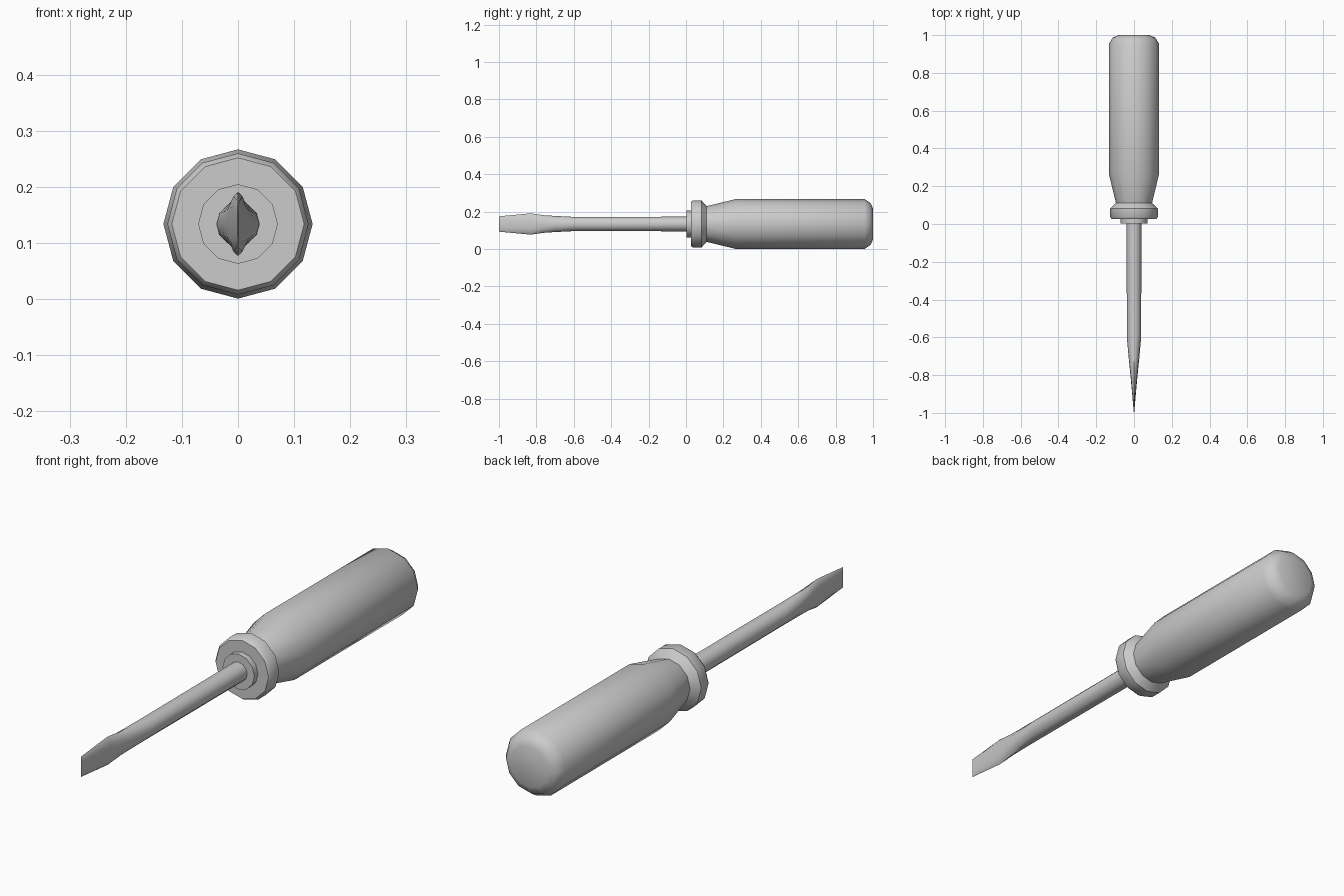
import bpy, bmesh, math

if "Cube" in bpy.data.objects:
    bpy.data.objects.remove(bpy.data.objects["Cube"])

SIDES = 12
AXIS_Z = 0.134

grey = bpy.data.materials.new("plain grey")
grey.use_nodes = True
grey.diffuse_color = (0.6, 0.6, 0.6, 1)
grey.node_tree.nodes["Principled BSDF"].inputs["Base Color"].default_value = (0.6, 0.6, 0.6, 1)


def loft(name, rings, angle=40):
    """Skin elliptical rings (y, half width, half height) along the tool axis."""
    bm = bmesh.new()
    loops = []
    for y, rx, rz in rings:
        turns = [2 * math.pi * i / SIDES for i in range(SIDES)]
        loops.append([bm.verts.new((rx * math.sin(t), y, AXIS_Z + rz * math.cos(t))) for t in turns])
    for a, b in zip(loops, loops[1:]):
        for i in range(SIDES):
            j = (i + 1) % SIDES
            bm.faces.new((a[i], a[j], b[j], b[i]))
    bm.faces.new(loops[0])
    bm.faces.new(loops[-1])
    bmesh.ops.recalc_face_normals(bm, faces=bm.faces)
    mesh = bpy.data.meshes.new(name)
    bm.to_mesh(mesh)
    bm.free()
    mesh.materials.append(grey)
    obj = bpy.data.objects.new(name, mesh)
    bpy.context.collection.objects.link(obj)
    bpy.ops.object.select_all(action='DESELECT')
    obj.select_set(True)
    bpy.context.view_layer.objects.active = obj
    bpy.ops.object.shade_smooth_by_angle(angle=math.radians(angle))
    return obj


def turned(name, profile):
    return loft(name, [(y, r, r) for y, r in profile])


# Grip with a tapered neck and a rounded butt
turned("handle", [(0.1, 0.093), (0.265, 0.133), (0.955, 0.133), (0.987, 0.112), (1.0, 0.083)])

# Guard ring, sloping back to the neck
turned("collar", [(0.026, 0.118), (0.037, 0.126), (0.083, 0.126), (0.112, 0.094)])

# Small ring where the shaft enters the guard
turned("ferrule", [(0.003, 0.071), (0.03, 0.071)])

# Round shaft flattening into a flared flat blade
loft("shaft_and_blade", [
    (0.01, 0.039, 0.039),
    (-0.6, 0.038, 0.038),
    (-0.7, 0.029, 0.043),
    (-0.76, 0.023, 0.047),
    (-0.83, 0.016, 0.057),
    (-1.0, 0.001, 0.041),
])
